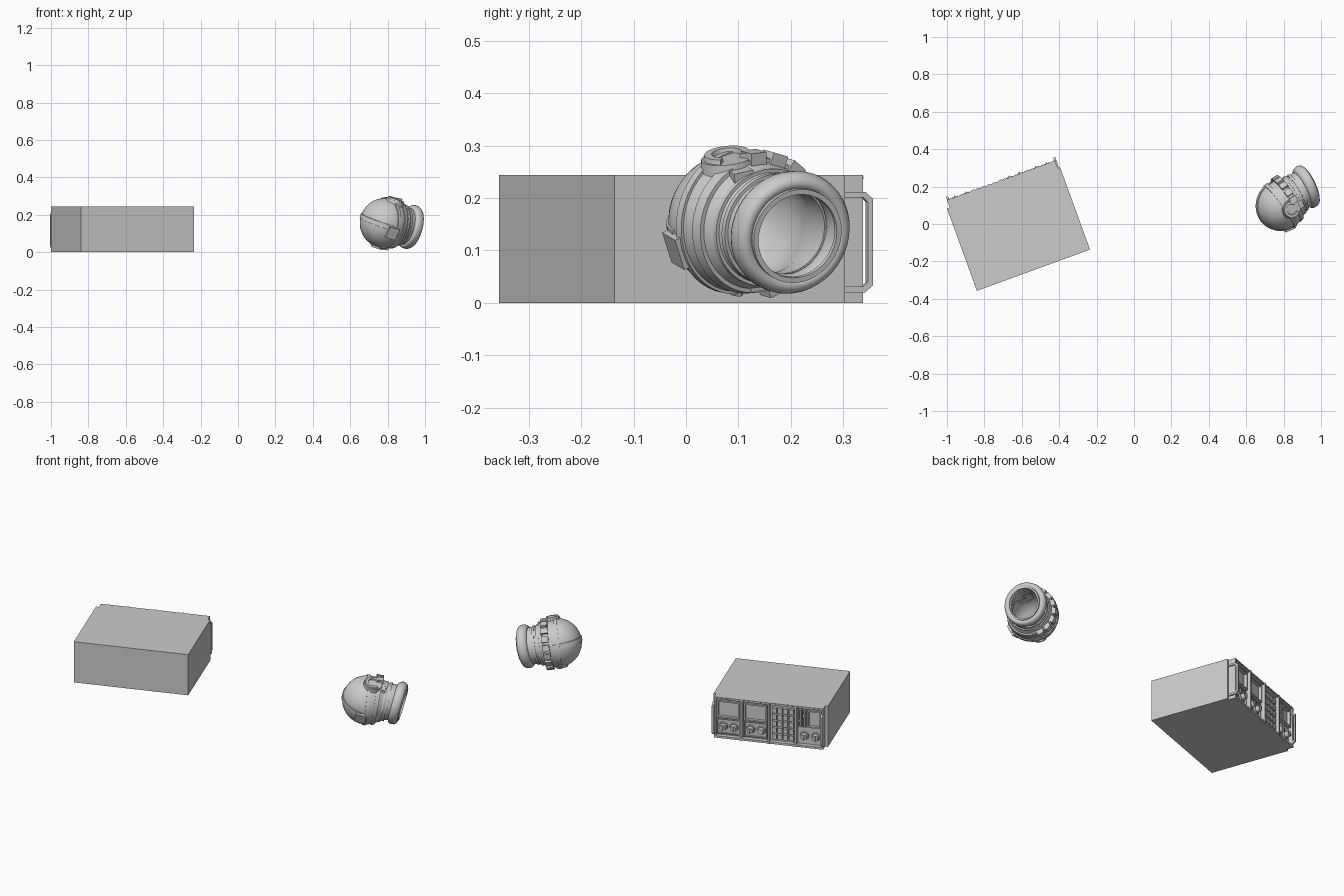
import bpy, bmesh
from math import sin, cos, pi, radians, sqrt
from mathutils import Matrix, Vector

if "Cube" in bpy.data.objects:
    bpy.data.objects.remove(bpy.data.objects["Cube"])

# ---------- helpers ----------
def finish(bm, name, mat=Matrix(), smooth=False):
    bmesh.ops.recalc_face_normals(bm, faces=bm.faces)
    me = bpy.data.meshes.new(name)
    bm.to_mesh(me)
    bm.free()
    ob = bpy.data.objects.new(name, me)
    bpy.context.collection.objects.link(ob)
    ob.matrix_world = mat
    if smooth:
        bpy.ops.object.select_all(action='DESELECT')
        ob.select_set(True)
        bpy.context.view_layer.objects.active = ob
        bpy.ops.object.shade_smooth_by_angle(angle=radians(35))
    return ob

def box(bm, lo, hi, mat=Matrix()):
    lo, hi = Vector(lo), Vector(hi)
    bmesh.ops.create_cube(bm, size=1, matrix=mat @ Matrix.Translation((lo + hi) / 2)
                          @ Matrix.Diagonal((*(hi - lo), 1)))

def boxes(name, items, mat):
    bm = bmesh.new()
    for lo, hi in items:
        box(bm, lo, hi)
    return finish(bm, name, mat)

def cyl(bm, mat, r1, r2, depth, n=20):
    bmesh.ops.create_cone(bm, cap_ends=True, segments=n, radius1=r1, radius2=r2,
                          depth=depth, matrix=mat)

def skin(bm, rings, closed=False):
    """Join successive closed loops of points with quads."""
    vs = [[bm.verts.new(p) for p in ring] for ring in rings]
    n = len(vs[0])
    pairs = list(zip(vs, vs[1:])) + ([(vs[-1], vs[0])] if closed else [])
    for a, b in pairs:
        for i in range(n):
            bm.faces.new((a[i], a[(i + 1) % n], b[(i + 1) % n], b[i]))
    if not closed:
        bm.faces.new(vs[0])
        bm.faces.new(vs[-1])

# ---------- equipment rack: local x along panel, y towards panel face ----------
R = Matrix.Translation((-0.84, -0.357, 0)) @ Matrix.Rotation(radians(20), 4, 'Z')
W, H, D, F = 0.644, 0.244, 0.468, 0.510
U0, U1 = 0.016, 0.630
boxes("cabinet_body", [((0, 0, 0), (W, D, H))], R)
boxes("panel_frame", [
    ((U0, D, H - 0.012), (U1, F, H)), ((U0, D, 0), (U1, F, 0.012)),
    ((U0, D, 0), (U0 + 0.01, F, H)), ((U1 - 0.01, D, 0), (U1, F, H))], R)

step = (U1 - U0) / 4
boxes("module_dividers", [((U0 + i * step - 0.005, D, 0), (U0 + i * step + 0.005, F + 0.005, H))
                          for i in range(1, 4)], R)
boxes("module_faces", [((U0 + i * step, D, 0.012), (U0 + (i + 1) * step, 0.485, H - 0.012))
                       for i in range(4)], R)
boxes("vent_studs", [((U0 + 0.015 + k * 0.0305, F, H - 0.008), (U0 + 0.029 + k * 0.0305, F + 0.003, H - 0.003))
                     for k in range(20)], R)

def frame(x0, x1, z0, z1, t=0.008, y0=0.484, y1=0.503):
    return [((x0, y0, z0), (x1, y1, z0 + t)), ((x0, y0, z1 - t), (x1, y1, z1)),
            ((x0, y0, z0), (x0 + t, y1, z1)), ((x1 - t, y0, z0), (x1, y1, z1))]

def knob_pair(name, centres):
    bm = bmesh.new()
    for x, z in centres:
        for r, d, y in ((0.026, 0.008, 0.488), (0.018, 0.022, 0.502)):
            cyl(bm, Matrix.Translation((x, y, z)) @ Matrix.Rotation(-pi / 2, 4, 'X'), r, r * 0.88, d)
        box(bm, (x - 0.003, 0.51, z - 0.015), (x + 0.003, 0.519, z + 0.015))
    finish(bm, name, R, True)

# two screen modules, each over a pair of knobs
for i in (3, 2):
    x0, x1 = U0 + i * step + 0.012, U0 + (i + 1) * step - 0.012
    boxes("screen_bezel", frame(x0, x1, 0.118, 0.222), R)
    boxes("lower_bezel", frame(x0, x1, 0.02, 0.11, 0.005, y1=0.495), R)
    knob_pair("control_knobs", [(x0 + 0.035, 0.064), (x1 - 0.035, 0.064)])

# keypad module
kx = U0 + step
boxes("keypad", [((kx + 0.016 + c * 0.032, 0.484, 0.026 + r * 0.039),
                  (kx + 0.041 + c * 0.032, 0.502, 0.056 + r * 0.039))
                 for c in range(4) for r in range(5)], R)

# slot and narrow screen module
sx = U0
boxes("narrow_screen_bezel", frame(sx + 0.014, sx + 0.092, 0.118, 0.222), R)
boxes("slider_slots", frame(sx + 0.098, sx + 0.118, 0.118, 0.222, 0.005)
      + frame(sx + 0.122, sx + 0.142, 0.118, 0.222, 0.005)
      + [((sx + 0.102, 0.484, 0.18), (sx + 0.114, 0.506, 0.19)),
         ((sx + 0.126, 0.484, 0.15), (sx + 0.138, 0.506, 0.16))], R)
knob_pair("slot_module_knobs", [(sx + 0.046, 0.062), (sx + 0.11, 0.062)])

# bent bar handles at both ends of the panel
for x in (0.022, 0.632):
    bm = bmesh.new()
    def outline(e):
        return [(D, 0.02 - e), (0.512 + e * .4, 0.02 - e), (0.528 + e, 0.034 - e * .5),
                (0.528 + e, 0.198 + e * .5), (0.512 + e * .4, 0.212 + e), (D, 0.212 + e)]
    loops = [[(x + s1 * 0.006, p[0], p[1]) for s1, p in ((-1, o), (1, o), (1, q), (-1, q))]
             for o, q in zip(outline(0), outline(-0.011))]
    skin(bm, loops)
    finish(bm, "end_handle", R)

# ---------- helmet lying on its side ----------
C = Vector((0.785, 0.10, 0.155))
ring_c = Vector((0.92, 0.20, 0.135))
A = (ring_c - C).normalized()
L = (ring_c - C).length
N = Vector((0.88, 0.41, -0.24)).normalized()
E = Vector((0.30, -0.10, 0.93))
E = (E - E.dot(N) * N).normalized()
Fw = N.cross(E).normalized()

def section(d):
    t = min(max(d / L, 0), 1)
    n = A.lerp(N, t).normalized()
    e = (E - E.dot(n) * n).normalized()
    return C + A * min(d, L) + n * max(d - L, 0), n, e, n.cross(e)

def loft(name, profile, closed=False, seg=48):
    bm = bmesh.new()
    rings = []
    for d, r in profile:
        c, n, e, f = section(d)
        rings.append([c + r * (cos(2 * pi * k / seg) * e + sin(2 * pi * k / seg) * f) for k in range(seg)])
    skin(bm, rings, closed)
    finish(bm, name, smooth=True)

S, SI = 0.134, 0.122
shell = [(-S * cos(a), S * sin(a)) for a in [radians(v) for v in (2, 10, 20, 30, 40, 50, 60, 70, 80, 90, 100)]]
shell += [(0.06, 0.124), (0.085, 0.112), (0.11, 0.102), (0.15, 0.1)]
inner = [(0.15, 0.084), (0.10, 0.09), (0.06, 0.106)]
inner += [(-SI * cos(a), SI * sin(a)) for a in [radians(v) for v in (100, 85, 70, 55, 40, 25, 12, 2)]]
loft("helmet_shell", shell + inner)
loft("neck_ring", [(L + 0.027 * sin(a), 0.101 + 0.019 * cos(a))
                   for a in [2 * pi * k / 16 for k in range(16)]], True)
loft("neck_ring_lip", [(L + 0.022, 0.082), (L + 0.022, 0.092), (L + 0.032, 0.092), (L + 0.032, 0.082)], True)
loft("visor_rim", [(-0.012, 0.125), (-0.012, 0.139), (0.006, 0.139), (0.006, 0.125)], True)
loft("neck_band", [(0.04, 0.115), (0.04, 0.134), (0.064, 0.13), (0.064, 0.112)], True)
for d, r in ((0.09, 0.114), (0.112, 0.108)):
    loft("neck_rib", [(d - .006, r - .015), (d - .006, r), (d + .006, r), (d + .006, r - .015)], True)

# raised strip over the dome
bm = bmesh.new()
loops = []
for k in range(33):
    a = pi * k / 32
    v = Fw * cos(a) - N * sin(a)
    loops.append([C + v * r + E * w for r, w in ((0.128, -.014), (0.1375, -.012), (0.1375, .012), (0.128, .014))])
skin(bm, loops)
finish(bm, "dome_strip", smooth=True)

def basis(o, x, y, z):
    return Matrix.Translation(o) @ Matrix((x, y, z)).transposed().to_4x4()

# row of pads around the rear half of the neck band
bm = bmesh.new()
for k in range(9):
    a = -radians(8 + 20.5 * k)
    c, n, e, f = section(0.052)
    rad = cos(a) * e + sin(a) * f
    box(bm, (-0.019, -0.017, -0.012), (0.019, 0.017, 0.012), basis(c + rad * 0.131, n, rad.cross(n), rad))
finish(bm, "neck_pads")

# ear discs with a hooked ring, a block and a strap
for s in (1, -1):
    z = E * s
    if s > 0:
        M = basis(C + z * 0.127 + N * 0.012 + Fw * 0.014, N, z.cross(N), z)
    else:
        M = basis(C + z * 0.122, N, z.cross(N), z)
    k = 1 if s > 0 else 0.75
    bm = bmesh.new()
    cyl(bm, Matrix.Translation((0, 0, -0.006)), 0.054 * k, 0.050 * k, 0.03, 24)
    finish(bm, "ear_disc", M, True)
    bm = bmesh.new()
    loops = []
    for j in range(21):
        a = radians(40 + 14 * j)
        loops.append([(r * k * cos(a), r * k * sin(a), h)
                      for r, h in ((0.026, 0.006), (0.046, 0.006), (0.043, 0.018), (0.029, 0.018))])
    skin(bm, loops)
    finish(bm, "ear_hook", M, True)
    boxes("ear_strap", [((0.03, -0.02, -0.03), (0.075, 0.02, -0.002))], M)

# front block at the brow
bm = bmesh.new()
d = (Fw - E * 0.2).normalized()
box(bm, (-0.03, -0.032, -0.02), (0.03, 0.032, 0.009), basis(C + d * 0.134, N, d.cross(N).normalized(), d))
finish(bm, "front_block")
